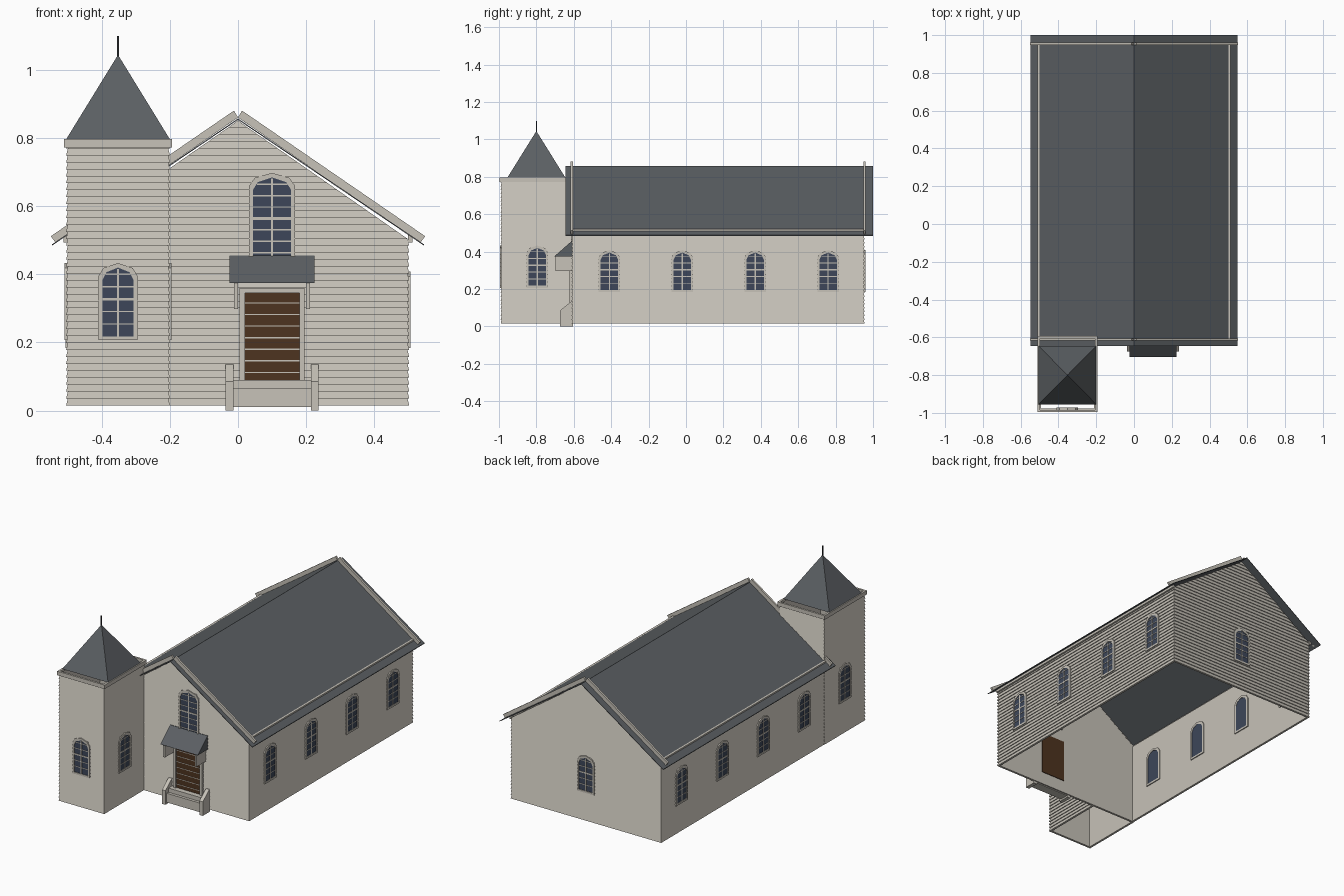
import bpy, bmesh
from math import radians
from mathutils import Matrix

cube = bpy.data.objects.get("Cube")
if cube:
    bpy.data.objects.remove(cube)


def material(name, rgb):
    m = bpy.data.materials.new(name)
    m.use_nodes = True
    m.diffuse_color = (*rgb, 1)
    m.node_tree.nodes["Principled BSDF"].inputs["Base Color"].default_value = (*rgb, 1)
    return m


CREAM = material("cream_paint", (0.57, 0.54, 0.48))
SLATE = material("slate_grey", (0.105, 0.115, 0.125))
GLASS = material("blue_glass", (0.047, 0.062, 0.1))
WOOD = material("dark_wood", (0.075, 0.033, 0.014))
IRON = material("dark_iron", (0.03, 0.032, 0.036))

BOARD = 0.0204   # clapboard height
LIP = 0.005      # clapboard overhang
BASE = 0.015     # bottom of the walls


def finish(name, bm, mat, matrix=Matrix(), fix=True):
    if fix:
        bmesh.ops.recalc_face_normals(bm, faces=bm.faces)
    me = bpy.data.meshes.new(name)
    bm.to_mesh(me)
    bm.free()
    me.materials.append(mat)
    ob = bpy.data.objects.new(name, me)
    ob.matrix_world = matrix
    bpy.context.collection.objects.link(ob)
    return ob


def place(x, y, angle):
    """Wall frame: local x runs along the wall, local -y points outward."""
    return Matrix.Translation((x, y, 0)) @ Matrix.Rotation(radians(angle), 4, "Z")


def add_prism(bm, pts, lo, hi, axis="y"):
    def at(p, d):
        return (p[0], d, p[1]) if axis == "y" else (d, p[0], p[1])
    a = [bm.verts.new(at(p, lo)) for p in pts]
    b = [bm.verts.new(at(p, hi)) for p in pts]
    bm.faces.new(a)
    bm.faces.new(b[::-1])
    for i in range(len(pts)):
        j = (i + 1) % len(pts)
        bm.faces.new((a[i], b[i], b[j], a[j]))


def prism(name, pts, lo, hi, mat, axis="y", matrix=Matrix()):
    bm = bmesh.new()
    add_prism(bm, pts, lo, hi, axis)
    return finish(name, bm, mat, matrix)


def rect(x0, x1, z0, z1):
    return [(x0, z0), (x1, z0), (x1, z1), (x0, z1)]


def box(name, x0, x1, y0, y1, z0, z1, mat, matrix=Matrix()):
    return prism(name, rect(x0, x1, z0, z1), y0, y1, mat, "y", matrix)


def clapboard_wall(name, matrix, half, rows, gable_rows=0):
    """Overlapping boards outside, a flat sheet inside."""
    bm = bmesh.new()
    total = rows + gable_rows
    eave, top = BASE + rows * BOARD, BASE + total * BOARD

    def width(z):
        return half if z <= eave + 1e-4 else max(half * (top - z) / (top - eave), 0.001)

    def quad(*pts):
        bm.faces.new([bm.verts.new(p) for p in pts])

    for i in range(total):
        a, b = BASE + i * BOARD, BASE + (i + 1) * BOARD
        wa, wb = width(a) + (LIP if i < rows else 0), width(b)
        back = 0 if i else 0.008
        quad((-wa, -LIP, a), (wa, -LIP, a), (wb, 0, b), (-wb, 0, b))
        quad((-wa, back, a), (wa, back, a), (wa, -LIP, a), (-wa, -LIP, a))
    inner = [(-half, BASE), (-half, eave), (half, eave), (half, BASE)]
    if gable_rows:
        inner.insert(2, (0, top))
    quad(*[(x, 0.008, z) for x, z in inner])
    finish(name, bm, CREAM, matrix, fix=False)


def arch(half, z0, z1):
    right = [(half, z0), (half, z1 - 0.037), (half * 0.75, z1 - 0.014)]
    return right + [(0, z1)] + [(-x, z) for x, z in right[::-1]]


def window(name, matrix, z0, z1, half=0.046, rows=5):
    prism(name + "_glass", arch(half, z0, z1), -0.0055, 0.012, GLASS, "y", matrix)
    # arched surround
    bm = bmesh.new()
    loops = [[bm.verts.new((x, d, z)) for x, z in pts]
             for pts, d in ((arch(half, z0, z1), -0.009),
                            (arch(half + 0.011, z0 - 0.011, z1 + 0.013), -0.009),
                            (arch(half + 0.011, z0 - 0.011, z1 + 0.013), 0.014),
                            (arch(half, z0, z1), 0.014))]
    n = len(loops[0])
    for k in range(4):
        p, q = loops[k], loops[(k + 1) % 4]
        for i in range(n):
            j = (i + 1) % n
            bm.faces.new((p[i], p[j], q[j], q[i]))
    finish(name + "_surround", bm, CREAM, matrix)
    # glazing bars, with a thicker meeting rail
    bm = bmesh.new()
    add_prism(bm, rect(-0.003, 0.003, z0, z1 - 0.004), -0.0075, 0)
    step = (z1 - z0 - 0.02) / rows
    for i in range(1, rows + 1):
        t = 0.004 if i == (rows + 1) // 2 else 0.002
        z = z0 + i * step
        add_prism(bm, rect(-half, half, z - t, z + t) if i < rows
                  else rect(-half * 0.8, half * 0.8, z - t, z + t), -0.0075, 0)
    finish(name + "_bars", bm, CREAM, matrix)


# Nave walls
FRONT, BACK = -0.607, 0.95
MID, LENGTH = (FRONT + BACK) / 2, (BACK - FRONT) / 2
clapboard_wall("nave_front_wall", place(0, FRONT, 0), 0.498, 24, 17)
clapboard_wall("nave_back_wall", place(0, BACK, 180), 0.498, 24, 17)
for side, name in ((1, "left"), (-1, "right")):
    clapboard_wall(f"nave_{name}_wall", place(side * 0.498, MID, side * 90), LENGTH, 24)
    for i in range(4):
        window(f"nave_{name}_window_{i + 1}",
               place(side * 0.498, -0.41 + 0.39 * i, side * 90), 0.195, 0.395)
window("back_window", place(0, BACK, 180), 0.195, 0.395)
window("gable_window", place(0.1, FRONT, 0), 0.43, 0.685, 0.056, 7)

# Nave roof, rake boards and eave trim
prism("nave_roof", [(0, 0.858), (0.547, 0.488), (0.547, 0.484), (0, 0.854),
                    (-0.547, 0.484), (-0.547, 0.488)], -0.645, 1.0, SLATE)
for side, name in ((1, "left"), (-1, "right")):
    rake = [(0.012, 0.881), (0, 0.861), (0.535, 0.492), (0.55, 0.512)]
    rake = [(side * x, z) for x, z in rake]
    prism(f"front_rake_{name}", rake, -0.617, -0.605, CREAM)
    prism(f"back_rake_{name}", rake, 0.948, 0.96, CREAM)
    xs = sorted((side * 0.5, side * 0.512))
    box(f"eave_trim_{name}", *xs, -0.61, 0.955, 0.494, 0.52, CREAM)

# Tower walls and windows
TX, TY, TW, TD = -0.3525, -0.795, 0.1475, 0.191
clapboard_wall("tower_front_wall", place(TX, TY - TD, 0), TW, 38)
clapboard_wall("tower_back_wall", place(TX, TY + TD, 180), TW, 38)
window("tower_front_window", place(TX, TY - TD, 0), 0.218, 0.42)
for side, name in ((1, "left"), (-1, "right")):
    frame = place(TX + side * TW, TY, side * 90)
    clapboard_wall(f"tower_{name}_wall", frame, TD, 38)
    window(f"tower_{name}_window", frame, 0.218, 0.42)

# Open cornice ring around the tower top
for side, name in ((1, "left"), (-1, "right")):
    xs = sorted((TX + side * (TW - 0.002), TX + side * (TW + 0.011)))
    box(f"cornice_{name}", *xs, TY - TD - 0.01, TY + TD + 0.01, 0.773, 0.797, CREAM)
for side, name in ((-1, "front"), (1, "back")):
    ys = sorted((TY + side * (TD - 0.002), TY + side * (TD + 0.01)))
    box(f"cornice_{name}", TX - TW - 0.011, TX + TW + 0.011, *ys, 0.773, 0.797, CREAM)

# Spire and finial
bm = bmesh.new()
corners = [bm.verts.new((TX + sx * 0.153, -0.8 + sy * 0.155, 0.796))
           for sx, sy in ((-1, -1), (1, -1), (1, 1), (-1, 1))]
apex = bm.verts.new((TX, -0.8, 1.045))
for i in range(4):
    bm.faces.new((corners[i], corners[(i + 1) % 4], apex))
bm.faces.new(corners[::-1])
finish("spire", bm, SLATE)
box("finial", TX - 0.003, TX + 0.003, -0.803, -0.797, 1.03, 1.1, IRON)

# Door with thin rails, and its casing
door = place(0.1, FRONT, 0)
box("door", -0.08, 0.08, -0.007, 0.012, 0.09, 0.345, WOOD, door)
bm = bmesh.new()
for i in range(7):
    z = 0.112 + i * 0.034
    add_prism(bm, rect(-0.08, 0.08, z - 0.0018, z + 0.0018), -0.0085, 0)
finish("door_rails", bm, CREAM, door)
for side, name in ((1, "left"), (-1, "right")):
    xs = sorted((side * 0.08, side * 0.096))
    box(f"door_casing_{name}", *xs, -0.016, 0, 0.09, 0.36, CREAM, door)
box("door_head", -0.08, 0.08, -0.016, 0, 0.345, 0.36, CREAM, door)

# Steps, cheek walls, canopy and its brackets
box("threshold", -0.015, 0.215, -0.645, FRONT, 0.065, 0.09, CREAM)
box("step", -0.015, 0.215, -0.662, FRONT, 0.01, 0.065, CREAM)
cheek = [(-0.674, 0), (-0.605, 0), (-0.605, 0.135), (-0.612, 0.135), (-0.674, 0.085)]
bracket = [(-0.697, 0.375), (-0.697, 0.298), (-0.605, 0.298), (-0.605, 0.375)]
for x, bx, name in ((0.214, 0.2, "left"), (-0.036, -0.012, "right")):
    prism(f"step_cheek_{name}", cheek, x, x + 0.023, CREAM, "x")
    prism(f"canopy_bracket_{name}", bracket, bx, bx + 0.012, CREAM, "x")
prism("canopy", [(-0.705, 0.374), (-0.605, 0.374), (-0.605, 0.456), (-0.612, 0.456)],
      -0.025, 0.225, SLATE, "x")
